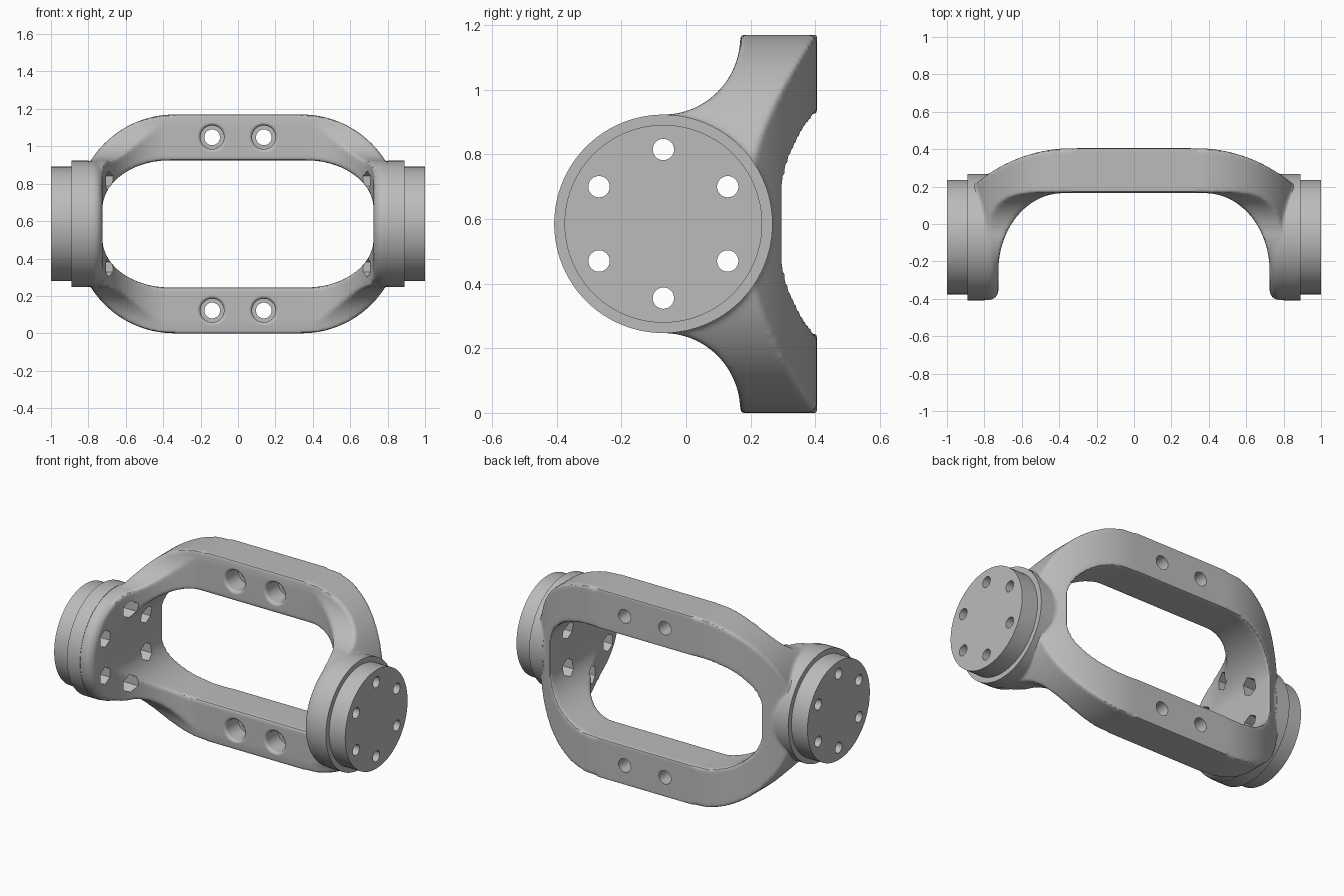
import bpy, bmesh
from math import sin, cos, pi, sqrt
from mathutils import Matrix, Vector

old = bpy.data.objects.get("Cube")
if old:
    bpy.data.objects.remove(old, do_unlink=True)

HUB_Y, MID_Z = -0.07, 0.585
HUB_R, CAP_R = 0.338, 0.306

metal = bpy.data.materials.new("satin grey metal")
metal.use_nodes = True
metal.diffuse_color = (0.5, 0.5, 0.5, 1)
metal.node_tree.nodes["Principled BSDF"].inputs["Base Color"].default_value = (0.5, 0.5, 0.5, 1)


def finish(name, bm):
    bmesh.ops.recalc_face_normals(bm, faces=bm.faces)
    mesh = bpy.data.meshes.new(name)
    bm.to_mesh(mesh)
    bm.free()
    ob = bpy.data.objects.new(name, mesh)
    bpy.context.collection.objects.link(ob)
    mesh.materials.append(metal)
    return ob


def prism(name, points, start, depth):
    """Extrude a closed 3D outline along a vector."""
    bm = bmesh.new()
    face = bm.faces.new([bm.verts.new(Vector(p) + Vector(start)) for p in points])
    ext = bmesh.ops.extrude_face_region(bm, geom=[face])["geom"]
    bmesh.ops.translate(bm, vec=depth, verts=[v for v in ext if isinstance(v, bmesh.types.BMVert)])
    return finish(name, bm)


def lathe(name, profile, matrix, segs=96):
    """Closed solid of (radius, height) points turned about local z."""
    bm = bmesh.new()
    rings = [[bm.verts.new(matrix @ Vector((r * cos(2 * pi * i / segs), r * sin(2 * pi * i / segs), h)))
              for i in range(segs)] for r, h in profile]
    for a, b in zip(rings, rings[1:]):
        for i in range(segs):
            j = (i + 1) % segs
            bm.faces.new((a[i], a[j], b[j], b[i]))
    bm.faces.new(rings[0])
    bm.faces.new(rings[-1])
    return finish(name, bm)


def apply(ob, kind, **settings):
    mod = ob.modifiers.new(kind, kind)
    for key, value in settings.items():
        setattr(mod, key, value)
    bpy.context.view_layer.objects.active = ob
    bpy.ops.object.modifier_apply(modifier=mod.name)


def boolean(ob, other, operation, keep=False):
    apply(ob, 'BOOLEAN', object=other, operation=operation, solver='EXACT')
    if not keep:
        bpy.data.objects.remove(other, do_unlink=True)


def arc(cx, cy, rx, ry, a0, a1, n=24):
    return [(cx + rx * cos(a0 + (a1 - a0) * i / n), cy + ry * sin(a0 + (a1 - a0) * i / n))
            for i in range(n + 1)]


def four_way(quarter):
    """Mirror a quarter outline, running from right to top, into a closed loop."""
    half = quarter + [(-x, z) for x, z in reversed(quarter)]
    return half + [(x, -z) for x, z in [(-x, z) for x, z in quarter] + quarter[::-1]]


def along_x(side, y, z):
    return Matrix.Translation((0, y, z)) @ Matrix.Rotation(side * pi / 2, 4, 'Y')


# Frame outline seen from the front, with its oval window
outer = four_way(arc(0.34, 0.056, 0.529, 0.529, 0, pi / 2))
inner = four_way(arc(0.365, 0.08, 0.36, 0.26, 0, pi / 2))
body = prism("yoke_body", [(x, 0, z) for x, z in outer], (0, -0.6, MID_Z), (0, 1.2, 0))
window = prism("window_cutter", [(x, 0, z) for x, z in inner], (0, -0.8, MID_Z), (0, 1.6, 0))
boolean(body, window, 'DIFFERENCE')

# Bow shape seen from above
back = arc(0.33, -0.39, 0.795, 0.795, pi / 2, pi / 2 - 0.76)
front = arc(0.38, -0.25, 0.345, 0.415, 0, pi / 2)
half = back + [(0.9, -0.42), (0.725, -0.42)] + front
bow = half + [(-x, y) for x, y in reversed(half)]
boolean(body, prism("bow", [(x, y, 0) for x, y in bow], (0, 0, -0.2), (0, 0, 1.6)), 'INTERSECT')

# Side shape: round hub flaring into the two arms
nose = []
for i in range(24):
    a = pi / 2 * i / 24
    r = HUB_R - 0.05 * cos(a)
    nose.append((HUB_Y - r * cos(a), r * sin(a)))
upper = nose + arc(HUB_Y, 0.578, 0.238, 0.24, -pi / 2, 0) + [(0.17, 0.62), (0.45, 0.62)]
side = upper + [(y, -z) for y, z in reversed(upper[1:])]
boolean(body, prism("side_shape", [(0, y, z) for y, z in side], (-1, 0, MID_Z), (2, 0, 0)), 'INTERSECT')

# Hub discs with a rounded inner rim, blended into the arms
for s in (1, -1):
    rim = [(HUB_R - 0.052 + 0.05 * sin(a), 0.775 - 0.05 * cos(a)) for a in [pi / 16 * i for i in range(9)]]
    hub = lathe("hub", rim + [(HUB_R - 0.002, 0.86)], along_x(s, HUB_Y, MID_Z))
    boolean(body, hub, 'UNION')
apply(body, 'REMESH', mode='VOXEL', voxel_size=0.009)
apply(body, 'SMOOTH', factor=0.5, iterations=9)

# Crisp stepped mounting flanges on both ends
parts = [body]
for s, label in ((1, "left"), (-1, "right")):
    steps = [(HUB_R, 0.80), (HUB_R, 0.89), (CAP_R, 0.89), (CAP_R, 1.0)]
    parts.append(lathe(label + "_flange", steps, along_x(s, HUB_Y, MID_Z)))

# Six bolt holes through the flanges, with hexagonal nut pockets inside
for k in range(6):
    a = pi / 2 + k * pi / 3
    y, z = HUB_Y + 0.23 * cos(a), MID_Z + 0.23 * sin(a)
    for s in (1, -1):
        hole = lathe("bolt_hole", [(0.033, 0.7), (0.033, 1.1)], along_x(s, y, z), 32)
        pocket = lathe("nut_pocket", [(0.054, 0.55), (0.054, 0.799)], along_x(s, y, z), 6)
        boolean(body, pocket, 'DIFFERENCE')
        boolean(body, hole, 'DIFFERENCE', keep=True)
        boolean(parts[1 if s == 1 else 2], hole, 'DIFFERENCE')

# Counterbored screw holes through the top and bottom bars
for x in (-0.138, 0.138):
    for z in (MID_Z - 0.463, MID_Z + 0.463):
        lip = [(0.081 - 0.018 * sin(a), 0.183 - 0.018 * cos(a)) for a in [pi / 12 * i for i in range(7)]]
        bore = [(0.081, 0.1)] + lip + [(0.063, 0.29), (0.042, 0.29), (0.042, 0.5)]
        turn = Matrix.Translation((x, 0, z)) @ Matrix.Rotation(-pi / 2, 4, 'X')
        boolean(body, lathe("screw_bore", bore, turn, 40), 'DIFFERENCE')

for ob in parts:
    bpy.ops.object.select_all(action='DESELECT')
    ob.select_set(True)
    bpy.context.view_layer.objects.active = ob
    bpy.ops.object.shade_smooth_by_angle(angle=pi / 6)
